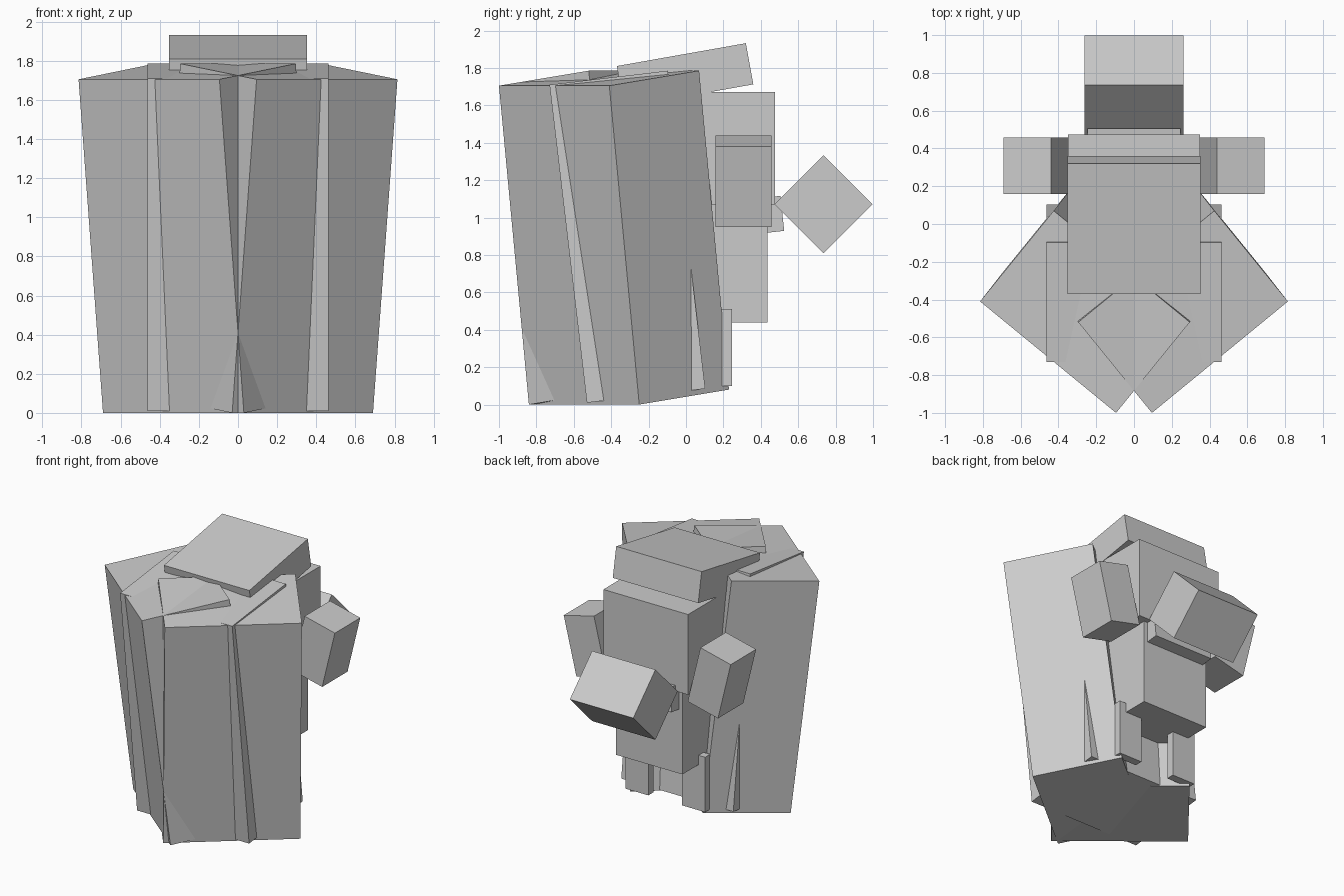
import bpy, bmesh
from mathutils import Vector, Matrix

if "Cube" in bpy.data.objects:
    bpy.data.objects.remove(bpy.data.objects["Cube"])


def box(name, corner, a, b, c):
    """Box spanned by three edge vectors from one corner."""
    a, b, c = Vector(a), Vector(b), Vector(c)
    centre = Vector(corner) + (a + b + c) / 2
    m = Matrix((a, b, c)).transposed().to_4x4()
    m.translation = centre
    bm = bmesh.new()
    bmesh.ops.create_cube(bm, size=1, matrix=m)
    bmesh.ops.recalc_face_normals(bm, faces=bm.faces)
    me = bpy.data.meshes.new(name)
    bm.to_mesh(me)
    bm.free()
    ob = bpy.data.objects.new(name, me)
    bpy.context.collection.objects.link(ob)
    return ob


def pair(name, corner, *edges):
    """The same box on both sides of x = 0."""
    for side, s in (("right", 1), ("left", -1)):
        flip = lambda v: (v[0] * s, v[1], v[2])
        box(f"{side}_{name}", flip(corner), *[flip(e) for e in edges])


def slab(name, half, corner, along, up):
    """Box centred on x, with its side outline given in (y, z)."""
    box(name, (-half, *corner), (2 * half, 0, 0), (0, *along), (0, *up))


# Large crossing, tilted front shells
pair("shell", (-0.03, -0.84, 0.0), (0.72, 0.59, 0), (-0.39, 0.48, 0.08), (0.125, -0.16, 1.705))

# Core block between the shells
slab("shell_core", 0.463, (-0.53, 0.01), (0.633, 0.075), (-0.2, 1.70))

# Tilted head
slab("head", 0.353, (-0.33, 1.59), (0.69, 0.122), (-0.04, 0.22))

# Upper and lower torso
slab("upper_torso", 0.35, (0.0, 1.07), (0.475, 0), (0, 0.60))
slab("lower_torso", 0.275, (0.0, 0.44), (0.435, 0), (0, 0.70))

# Arms, splayed outward at the top
pair("arm", (0.585, 0.158, 0.95), (-0.25, 0, 0.06), (0, 0.30, 0), (0.105, 0, 0.43))

# Short legs
pair("leg", (0.14, 0.185, 0.10), (0.19, 0, 0), (0, 0.06, 0), (0, 0, 0.41))

# Rear joint plate and diamond-turned tail block
slab("tail_joint", 0.245, (0.40, 0.915), (0.125, 0.014), (-0.02, 0.187))
slab("tail_block", 0.262, (0.735, 0.81), (0.262, 0.262), (-0.262, 0.262))
